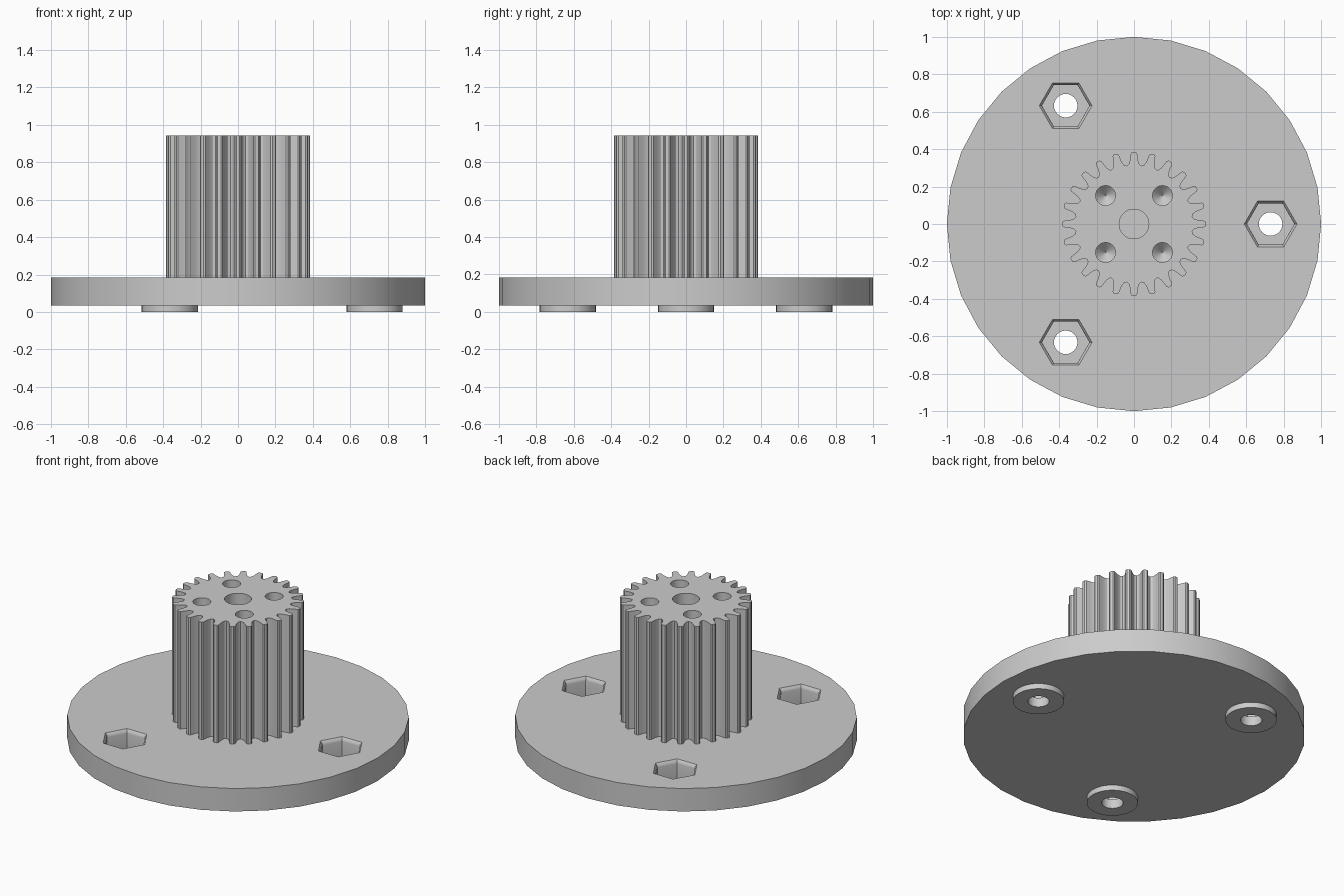
import bpy, bmesh
from math import sin, cos, pi, radians

cube = bpy.data.objects.get("Cube")
if cube:
    bpy.data.objects.remove(cube, do_unlink=True)

grey = bpy.data.materials.new("plain grey")
grey.use_nodes = True
grey.diffuse_color = (0.6, 0.6, 0.6, 1)
grey.node_tree.nodes["Principled BSDF"].inputs["Base Color"].default_value = (0.6, 0.6, 0.6, 1)

DISC_BOTTOM, DISC_TOP, GEAR_TOP = 0.035, 0.183, 0.942


def loft(name, rings):
    """Closed solid through equal-length rings of points, bottom to top."""
    bm = bmesh.new()
    loops = [[bm.verts.new(p) for p in ring] for ring in rings]
    n = len(loops[0])
    for low, high in zip(loops, loops[1:]):
        for i in range(n):
            j = (i + 1) % n
            bm.faces.new((low[i], low[j], high[j], high[i]))
    bm.faces.new(loops[0][::-1])
    bm.faces.new(loops[-1])
    bmesh.ops.recalc_face_normals(bm, faces=bm.faces)
    mesh = bpy.data.meshes.new(name)
    bm.to_mesh(mesh)
    bm.free()
    mesh.materials.append(grey)
    obj = bpy.data.objects.new(name, mesh)
    bpy.context.collection.objects.link(obj)
    return obj


def turned(name, profile, sides, x=0, y=0):
    """Round or prismatic solid from (radius, z) pairs."""
    return loft(name, [[(x + r * cos(2 * pi * i / sides), y + r * sin(2 * pi * i / sides), z)
                        for i in range(sides)] for r, z in profile])


def select(obj):
    bpy.ops.object.select_all(action="DESELECT")
    obj.select_set(True)
    bpy.context.view_layer.objects.active = obj


def cut(obj, cutters):
    """Subtract the cutters, then discard them."""
    select(obj)
    for cutter in cutters:
        cutter.hide_render = True
        mod = obj.modifiers.new("cut", "BOOLEAN")
        mod.operation, mod.solver, mod.object = "DIFFERENCE", "EXACT", cutter
        bpy.ops.object.modifier_apply(modifier=mod.name)
        bpy.data.objects.remove(cutter, do_unlink=True)


def smooth(obj):
    select(obj)
    bpy.ops.object.shade_smooth_by_angle(angle=radians(30))


# Base disc with three hexagonal nut pockets and bolt holes
base = turned("base_disc", [(1, DISC_BOTTOM), (1, DISC_TOP)], 32)
spots = [(0.73 * cos(a), 0.73 * sin(a)) for a in (0, 2 * pi / 3, 4 * pi / 3)]
pocket = [(0.127, 0.06), (0.127, 0.158), (0.13, 0.171), (0.141, DISC_TOP), (0.141, 0.25)]
for x, y in spots:
    cut(base, [turned("nut_cutter", pocket, 6, x, y),
               turned("bolt_cutter", [(0.063, -0.1), (0.063, 0.3)], 24, x, y)])
smooth(base)

# Round spacers under the bolt holes
for number, (x, y) in enumerate(spots, 1):
    spacer = turned(f"spacer_{number}", [(0.15, 0), (0.15, DISC_BOTTOM + 0.002)], 32, x, y)
    cut(spacer, [turned("bolt_cutter", [(0.063, -0.1), (0.063, 0.3)], 24, x, y)])
    smooth(spacer)

# Tall spur gear: half a tooth as (radius, degrees), mirrored and repeated
TEETH = 24
half = [(0.386, 1.3), (0.379, 2.5), (0.352, 3.3), (0.332, 4.1), (0.319, 5.4)]
tooth = [(r, -a) for r, a in reversed(half)] + half + [(0.313, 180 / TEETH)]
outline = [(r, radians(a + 360 / TEETH * k)) for k in range(TEETH) for r, a in tooth]
gear = loft("gear", [[(r * cos(a), r * sin(a), z) for r, a in outline]
                     for z in (DISC_TOP - 0.01, GEAR_TOP)])

# Centre bore and four pointed screw holes in the gear top
cut(gear, [turned("bore_cutter", [(0.079, 0.5), (0.079, 1.1)], 30)])
screw_hole = [(0.002, 0.5), (0.053, 0.55), (0.053, 1.1)]
for sx in (-1, 1):
    for sy in (-1, 1):
        cut(gear, [turned("screw_cutter", screw_hole, 24, 0.152 * sx, 0.152 * sy)])
smooth(gear)
